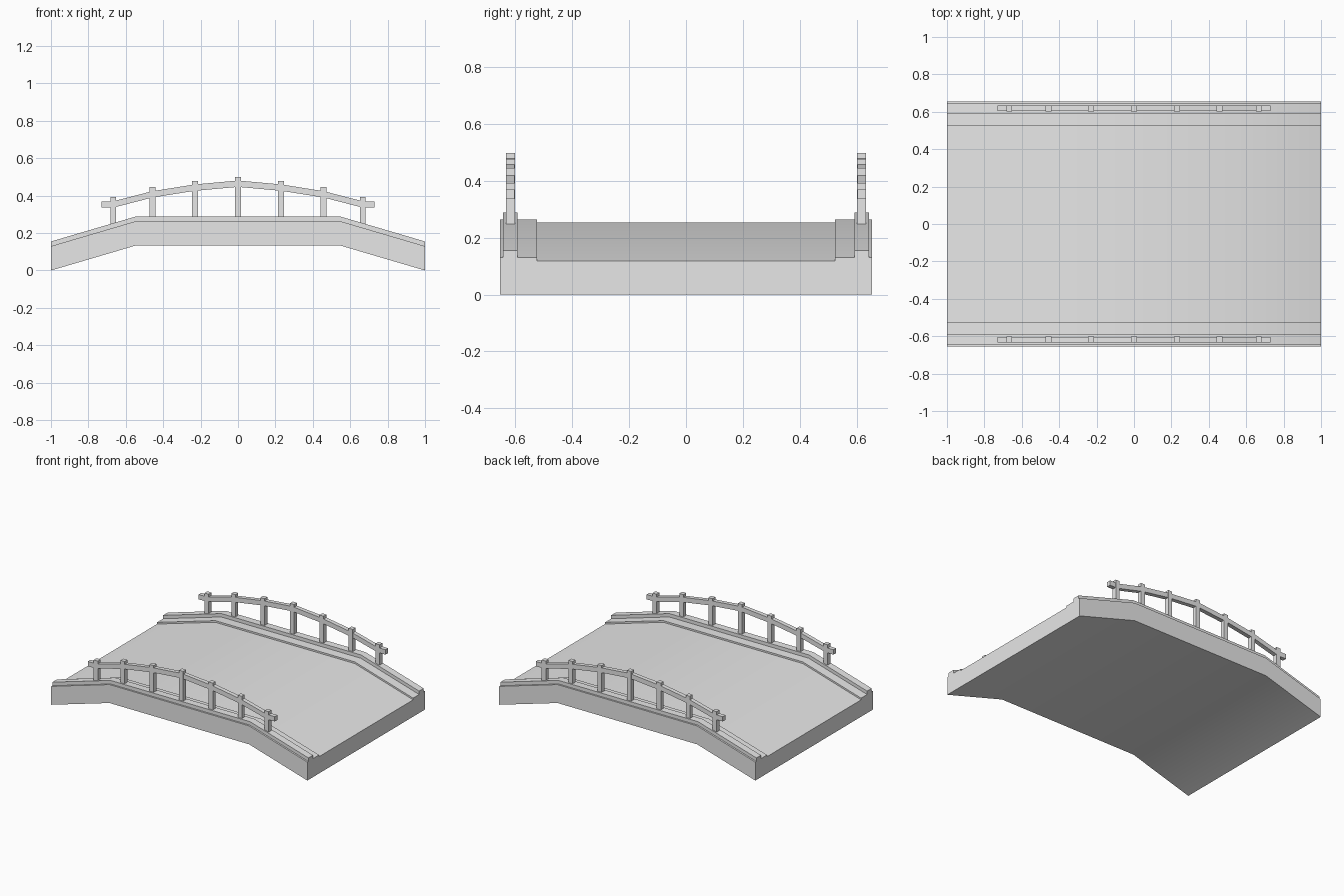
import bpy
import bmesh
import math

cube = bpy.data.objects.get("Cube")
if cube:
    bpy.data.objects.remove(cube, do_unlink=True)

# One stone grey for the whole bridge
stone = bpy.data.materials.new("stone_grey")
stone.use_nodes = True
GREY = (0.8, 0.8, 0.8, 1)
stone.diffuse_color = GREY
stone.node_tree.nodes["Principled BSDF"].inputs["Base Color"].default_value = GREY

HALF, KNEE, RISE = 1.0, 0.545, 0.134   # arch outline
RAIL_Y, RAIL_W = 0.618, 0.032          # railing line and thickness


def arch(x):
    """Height of the arch above its ends at x."""
    return RISE * min(1, (HALF - abs(x)) / (HALF - KNEE))


def loft(name, rings):
    """Skin a list of matching closed rings and cap both ends."""
    bm = bmesh.new()
    rows = [[bm.verts.new(p) for p in ring] for ring in rings]
    for a, b in zip(rows, rows[1:]):
        for i in range(len(a)):
            j = (i + 1) % len(a)
            bm.faces.new((a[i], a[j], b[j], b[i]))
    bm.faces.new(rows[0])
    bm.faces.new(rows[-1])
    bmesh.ops.recalc_face_normals(bm, faces=bm.faces)
    mesh = bpy.data.meshes.new(name)
    bm.to_mesh(mesh)
    bm.free()
    mesh.materials.append(stone)
    obj = bpy.data.objects.new(name, mesh)
    bpy.context.collection.objects.link(obj)
    return obj


# Deck with stepped kerbs: half cross-section mirrored, swept along the arch
half = [(0.655, 0), (0.655, 0.13), (0.643, 0.13), (0.643, 0.155),
        (0.592, 0.155), (0.592, 0.131), (0.525, 0.131), (0.525, 0.119)]
section = half + [(-y, z) for y, z in reversed(half)]
deck = loft("bridge_deck", [[(x, y, z + arch(x)) for y, z in section]
                            for x in (-HALF, -KNEE, KNEE, HALF)])
bpy.ops.object.select_all(action='DESELECT')
deck.select_set(True)
bpy.context.view_layer.objects.active = deck
bpy.ops.object.shade_smooth_by_angle(angle=math.radians(30))

# Railings: (x, rail centre height, post top) on one half, mirrored in x
right_half = [(0.231, 0.443, 0.478), (0.458, 0.407, 0.446), (0.667, 0.353, 0.393)]
posts = ([(-x, r, t) for x, r, t in reversed(right_half)]
         + [(0, 0.464, 0.499)] + right_half)
rail_line = [(-0.73, 0.353)] + [(x, r) for x, r, t in posts] + [(0.73, 0.353)]

for side, sign in (("front", -1), ("back", 1)):
    y0, y1 = (sign * RAIL_Y + d * RAIL_W / 2 for d in (-1, 1))
    # Handrail, just inside the post faces
    loft(side + "_handrail", [
        [(x, y0 + 0.001, z - 0.017), (x, y1 - 0.001, z - 0.017),
         (x, y1 - 0.001, z + 0.017), (x, y0 + 0.001, z + 0.017)]
        for x, z in rail_line])
    # Posts standing on the kerb
    for n, (x, r, top) in enumerate(posts, 1):
        base = 0.15 + arch(x)
        w = 0.016
        loft(f"{side}_post_{n}", [
            [(x - w, y0, z), (x + w, y0, z), (x + w, y1, z), (x - w, y1, z)]
            for z in (base, top)])
